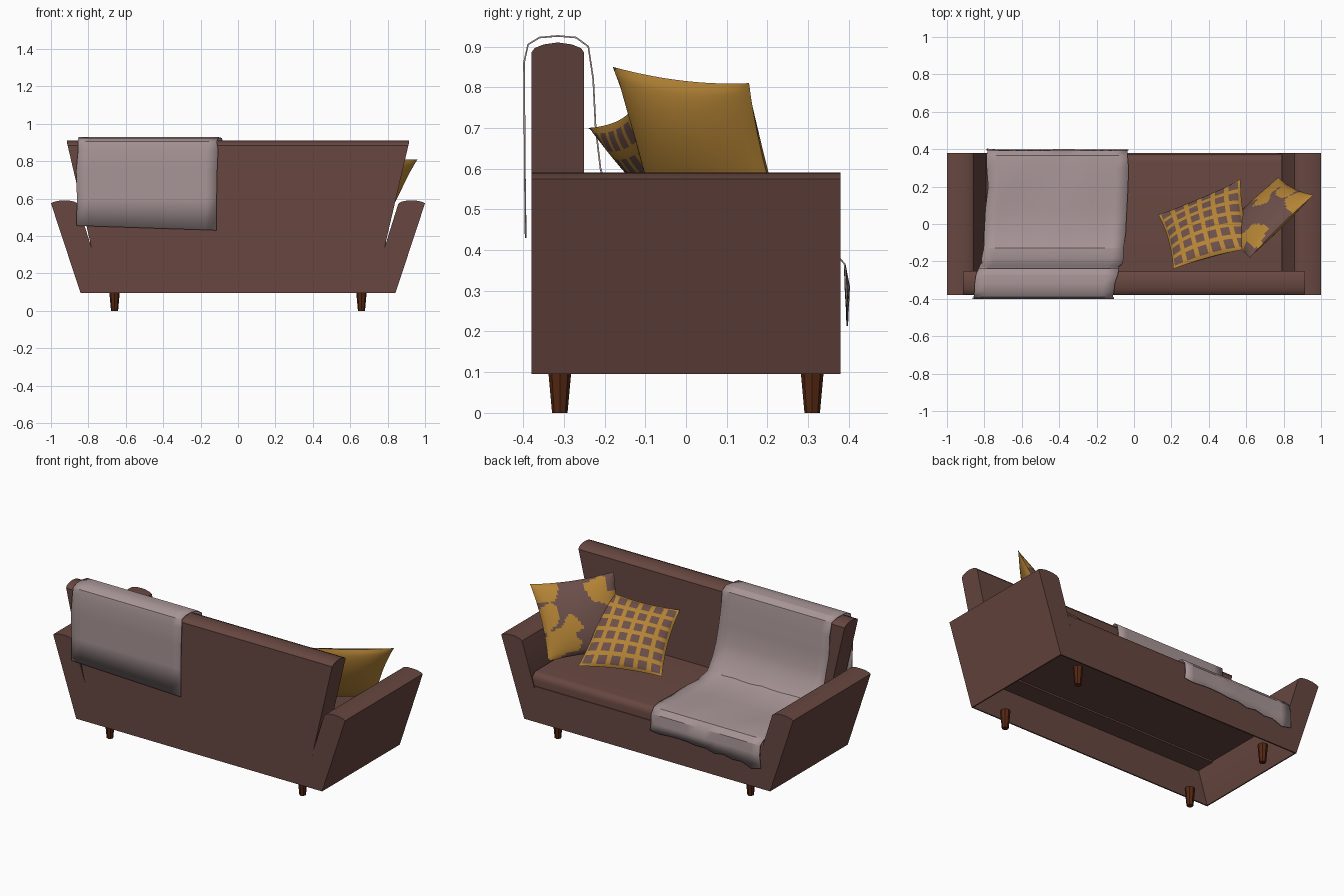
import bpy, bmesh, math, random
from mathutils import Vector

if "Cube" in bpy.data.objects:
    bpy.data.objects.remove(bpy.data.objects["Cube"])

random.seed(4)

def mat(name, col):
    m = bpy.data.materials.new(name)
    m.diffuse_color = (*col, 1)
    m.use_nodes = True
    m.node_tree.nodes["Principled BSDF"].inputs["Base Color"].default_value = m.diffuse_color
    return m

BROWN = mat("brown upholstery", (0.135, 0.062, 0.051))
THROW = mat("mauve grey throw", (0.39, 0.30, 0.305))
MUSTARD = mat("mustard fabric", (0.46, 0.23, 0.036))
SPOT = mat("dusty brown print", (0.15, 0.078, 0.068))
WOOD = mat("dark wood", (0.09, 0.02, 0.006))

def make(name, bm, *mats):
    bmesh.ops.recalc_face_normals(bm, faces=bm.faces)
    me = bpy.data.meshes.new(name)
    bm.to_mesh(me)
    bm.free()
    for m in mats:
        me.materials.append(m)
    ob = bpy.data.objects.new(name, me)
    bpy.context.collection.objects.link(ob)
    return ob

def prism(name, pts, y0, y1, m):
    """Extrude an x-z outline from y0 to y1."""
    bm = bmesh.new()
    a = [bm.verts.new((x, y0, z)) for x, z in pts]
    b = [bm.verts.new((x, y1, z)) for x, z in pts]
    bm.faces.new(a)
    bm.faces.new(b)
    for i in range(len(pts)):
        j = (i + 1) % len(pts)
        bm.faces.new((a[i], a[j], b[j], b[i]))
    return make(name, bm, m)

def smooth(ob, deg=35):
    bpy.ops.object.select_all(action='DESELECT')
    ob.select_set(True)
    bpy.context.view_layer.objects.active = ob
    bpy.ops.object.shade_smooth_by_angle(angle=math.radians(deg))

# Splayed arms with softly crowned tops
arm = [(1, .575), (.985, .582), (.955, .589), (.93, .59), (.90, .589), (.87, .582),
       (.857, .572), (.775, .31), (.775, .29), (.835, .095), (.842, .095)]
for side, s in (("left", -1), ("right", 1)):
    smooth(prism(side + "_arm", [(s * x, z) for x, z in arm], -.38, .38, BROWN))

# Thin lower panels: the base is hollow and open underneath
skirt = [(-.842, .095), (.842, .095), (.77, .315), (-.77, .315)]
prism("front_panel", skirt, .372, .38, BROWN)
prism("back_panel", skirt, -.38, -.372, BROWN)

# Backrest: domed cross-section in y-z, flaring out with height
prof = [(-.38, .29), (-.38, .885), (-.372, .896), (-.35, .905), (-.315, .91),
        (-.28, .905), (-.258, .896), (-.25, .885), (-.25, .29)]
bm = bmesh.new()
half = lambda z: .772 + (min(z, .9) - .29) * .234
ends = [[bm.verts.new((s * half(z), y, z)) for y, z in prof] for s in (-1, 1)]
for e in ends:
    bm.faces.new(e)
for i in range(len(prof)):
    j = (i + 1) % len(prof)
    bm.faces.new((ends[0][i], ends[0][j], ends[1][j], ends[1][i]))
smooth(make("backrest", bm, BROWN))

# Two seat cushions with rounded edges
for side, s in (("left", -1), ("right", 1)):
    bm = bmesh.new()
    bmesh.ops.create_cube(bm, size=1)
    for v in bm.verts:
        v.co = Vector((s * .395 + v.co.x * .79, .0625 + v.co.y * .625, .345 + v.co.z * .09))
    front = [e for e in bm.edges if all(v.co.y > .3 and v.co.z > .35 for v in e.verts)]
    bmesh.ops.bevel(bm, geom=front, offset=.04, segments=4, profile=.5, affect='EDGES')
    smooth(make(side + "_seat_cushion", bm, BROWN))

# Tapered legs
for sx in (-1, 1):
    for sy in (-1, 1):
        bm = bmesh.new()
        bmesh.ops.create_cone(bm, cap_ends=True, segments=8, radius1=.019, radius2=.029, depth=.11)
        bmesh.ops.translate(bm, verts=bm.verts, vec=(sx * .66, sy * .31, .055))
        make(("right" if sx > 0 else "left") + ("_front_leg" if sy > 0 else "_back_leg"), bm, WOOD)

# Throw draped over the back, across the seat and over the front edge
path = [(-.394, .44), (-.396, .60), (-.397, .75), (-.398, .86), (-.388, .905), (-.36, .922),
        (-.315, .926), (-.27, .922), (-.24, .90), (-.228, .82), (-.222, .70), (-.21, .60),
        (-.185, .51), (-.13, .435), (-.05, .408), (.08, .403), (.20, .401), (.30, .401),
        (.365, .395), (.39, .365), (.397, .31), (.396, .24)]
bm = bmesh.new()
rows, n = [], 12
for i, (y, z) in enumerate(path):
    x0 = -.86 + .075 * min(1, max(0, (i - 4) / 12))
    row = []
    for k in range(n + 1):
        u = k / n
        dz = dy = 0
        if i == 0:
            dz = .015 - .025 * u
        elif i == len(path) - 1:
            dz = -.02 + .05 * u + random.uniform(-.012, .012)
        elif 11 < i < 18:
            dz = random.uniform(-.002, .007)
        elif i > 19:
            dy = random.uniform(-.006, .004)
        edge = random.uniform(-.006, .006) if k in (0, n) else 0
        row.append(bm.verts.new((x0 + .75 * u + edge, y + dy, z + dz)))
    rows.append(row)
for a, b in zip(rows, rows[1:]):
    for k in range(n):
        bm.faces.new((a[k], a[k + 1], b[k + 1], b[k]))
throw = make("throw_blanket", bm, THROW)
sol = throw.modifiers.new("thickness", 'SOLIDIFY')
sol.thickness = .004
sol.offset = 0
smooth(throw, 30)

def pillow(name, corners, thick, rule, n=36):
    """Puffed square between four corners; rule(u, v, front) is True where the print shows."""
    A, B, C, D = map(Vector, corners)
    nrm = (B - A).cross(D - A).normalized()
    if nrm.y < 0:
        nrm = -nrm
    bm = bmesh.new()
    for s in (1, -1):
        g = []
        for i in range(n + 1):
            for j in range(n + 1):
                u, v = i / n, j / n
                # edges pull inwards between the corners
                uu = u + .035 * (1 - 2 * u) * 4 * v * (1 - v)
                vv = v + .035 * (1 - 2 * v) * 4 * u * (1 - u)
                p = (A * (1 - uu) + B * uu) * (1 - vv) + (D * (1 - uu) + C * uu) * vv
                puff = (16 * u * (1 - u) * v * (1 - v)) ** .6
                g.append(bm.verts.new(p + nrm * s * thick * .5 * puff))
        for i in range(n):
            for j in range(n):
                k = i * (n + 1) + j
                f = bm.faces.new((g[k], g[k + 1], g[k + n + 2], g[k + n + 1]))
                f.material_index = int(rule((i + .5) / n, (j + .5) / n, s > 0))
    bmesh.ops.remove_doubles(bm, verts=bm.verts, dist=.0005)
    smooth(make(name, bm, MUSTARD, SPOT), 40)

# Spotted pillow: a six by six grid of rounded dots
def dots(u, v, front):
    return math.hypot((u * 6) % 1 - .5, (v * 6) % 1 - .5) < .36

# Blotched pillow: large mustard patches on a brown front, plain mustard back
PATCHES = [(.95, .95, .22), (.92, .55, .17), (.78, .22, .2), (.93, .12, .14),
           (.25, .85, .15), (.12, .7, .12), (.62, .4, .12), (.2, .2, .15)]
def blotches(u, v, front):
    w = .03 * math.sin(23 * u + 11 * v)
    return front and all(math.hypot(u - a, v - b) > r + w for a, b, r in PATCHES)

pillow("spotted_pillow", [(.13, .05, .42), (.57, .24, .44), (.63, -.13, .75), (.21, -.24, .70)], .13, dots)
pillow("blotched_pillow", [(.43, -.07, .45), (.77, .25, .42), (.96, .155, .81), (.62, -.18, .85)], .13, blotches)
